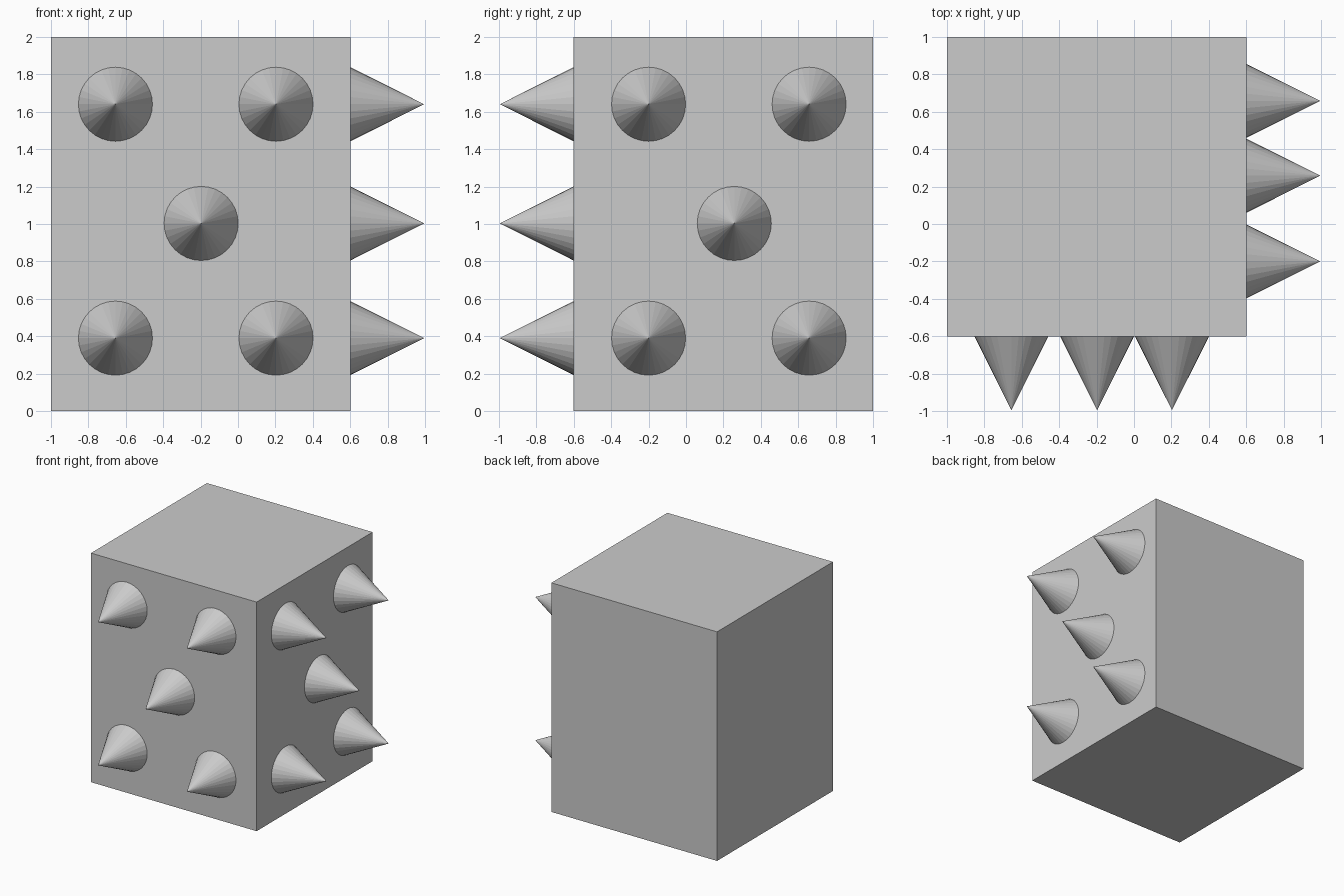
import bpy
from math import pi

if "Cube" in bpy.data.objects:
    bpy.data.objects.remove(bpy.data.objects["Cube"])

R, H = 0.198, 0.395   # spike radius and length
FACE = 0.6            # distance of the spiked faces from the centre

# Solid block, offset so the spikes fill out the bounds
bpy.ops.mesh.primitive_cube_add(size=1, location=(-0.2, 0.2, 1))
block = bpy.context.object
block.name = "block"
block.scale = (1.6, 1.6, 2)


def spike(name, location, rotation):
    bpy.ops.mesh.primitive_cone_add(vertices=32, radius1=R, depth=H,
                                    location=location, rotation=rotation)
    bpy.context.object.name = name


def five_pattern(left, middle, right):
    corners = [(u, z) for u in (left, right) for z in (0.39, 1.64)]
    return corners + [(middle, 1.003)]


# Front spikes point to -y
for x, z in five_pattern(-0.655, -0.197, 0.203):
    spike("front_spike", (x, -FACE - H / 2, z), (pi / 2, 0, 0))

# Right spikes point to +x
for y, z in five_pattern(-0.2, 0.258, 0.658):
    spike("right_spike", (FACE + H / 2, y, z), (0, pi / 2, 0))
